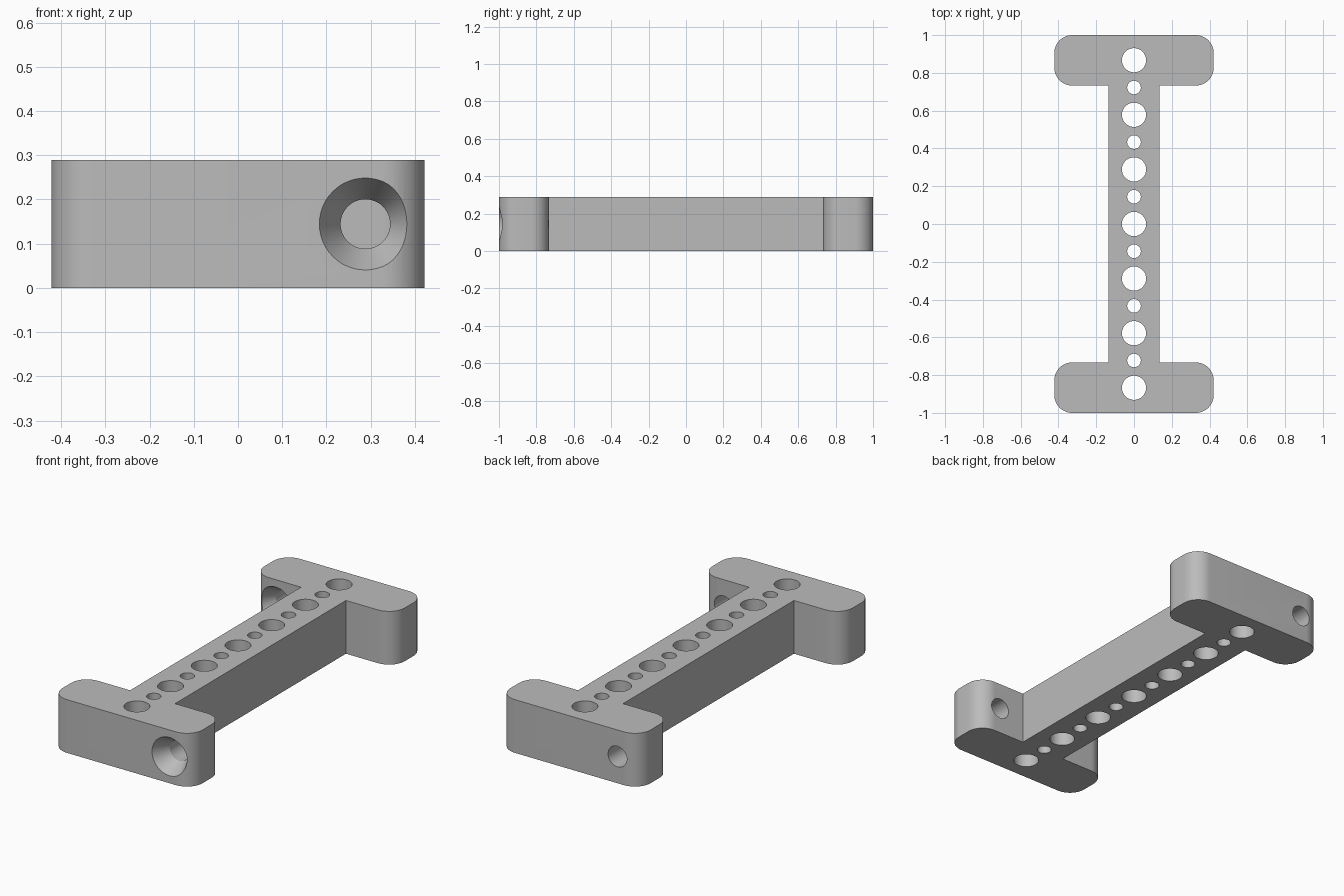
import bpy, bmesh, math
from mathutils import Matrix, Vector

cube = bpy.data.objects.get("Cube")
if cube:
    bpy.data.objects.remove(cube, do_unlink=True)

HEIGHT = 0.289
HALF_X, HALF_WEB, INNER_Y, CORNER = 0.422, 0.135, 0.733, 0.095
PITCH = 0.289
SCREW_X, SCREW_R, SINK_R, SINK_DEPTH = 0.288, 0.056, 0.104, 0.085

grey = bpy.data.materials.new("light grey")
grey.use_nodes = True
grey.diffuse_color = (0.5, 0.5, 0.5, 1)
grey.node_tree.nodes["Principled BSDF"].inputs["Base Color"].default_value = (0.5, 0.5, 0.5, 1)


def make_object(name, bm):
    bmesh.ops.recalc_face_normals(bm, faces=bm.faces)
    mesh = bpy.data.meshes.new(name)
    bm.to_mesh(mesh)
    bm.free()
    mesh.materials.append(grey)
    obj = bpy.data.objects.new(name, mesh)
    bpy.context.collection.objects.link(obj)
    return obj


def arc(cx, cy, start, steps=12):
    angles = [math.radians(start + 90 * i / steps) for i in range(steps + 1)]
    return [(cx + CORNER * math.cos(a), cy + CORNER * math.sin(a)) for a in angles]


# I-shaped outline: right half from front to back, then the left half by point symmetry
cx = HALF_X - CORNER
half = arc(cx, CORNER - 1, 270) + arc(cx, -INNER_Y - CORNER, 0)
half += [(HALF_WEB, -INNER_Y), (HALF_WEB, INNER_Y)]
half += arc(cx, INNER_Y + CORNER, 270) + arc(cx, 1 - CORNER, 0)
outline = half + [(-x, -y) for x, y in half]

bm = bmesh.new()
base = bm.faces.new([bm.verts.new((x, y, 0)) for x, y in outline])
top = bmesh.ops.extrude_face_region(bm, geom=[base])
bmesh.ops.translate(bm, vec=(0, 0, HEIGHT),
                    verts=[v for v in top["geom"] if isinstance(v, bmesh.types.BMVert)])
beam = make_object("i_beam_bracket", bm)

# Row of alternating large and small vertical holes
cut = bmesh.new()
for i in range(-6, 7):
    radius = 0.064 if i % 2 == 0 else 0.036
    bmesh.ops.create_cone(cut, cap_ends=True, segments=48, radius1=radius, radius2=radius,
                          depth=1, matrix=Matrix.Translation((0, i * PITCH / 2, HEIGHT / 2)))


def screw_hole(bm, x, face_y):
    """Countersunk hole running along +y from the face at face_y."""
    lip = 0.02
    slope = (SINK_R - SCREW_R) / SINK_DEPTH
    profile = [(SINK_R + slope * lip, -lip), (SCREW_R, SINK_DEPTH), (SCREW_R, 0.35)]
    rings = []
    for r, d in profile:
        ring = []
        for k in range(48):
            a = math.tau * k / 48
            ring.append(bm.verts.new(Vector((x + r * math.cos(a), face_y + d,
                                             HEIGHT / 2 + r * math.sin(a)))))
        rings.append(ring)
    for a, b in zip(rings, rings[1:]):
        for k in range(48):
            n = (k + 1) % 48
            bm.faces.new((a[k], a[n], b[n], b[k]))
    bm.faces.new(rings[0])
    bm.faces.new(rings[-1])


# One countersunk hole in each flange, on opposite sides
screw_hole(cut, SCREW_X, -1)
screw_hole(cut, -SCREW_X, INNER_Y)
cutter = make_object("hole_cutter", cut)
cutter.hide_render = True

# Cut the holes, then shade the curved walls smooth
mod = beam.modifiers.new("holes", 'BOOLEAN')
mod.operation = 'DIFFERENCE'
mod.solver = 'EXACT'
mod.object = cutter
bpy.ops.object.select_all(action='DESELECT')
bpy.context.view_layer.objects.active = beam
beam.select_set(True)
bpy.ops.object.modifier_apply(modifier=mod.name)
bpy.data.objects.remove(cutter, do_unlink=True)
bpy.ops.object.shade_smooth_by_angle(angle=math.radians(20))
